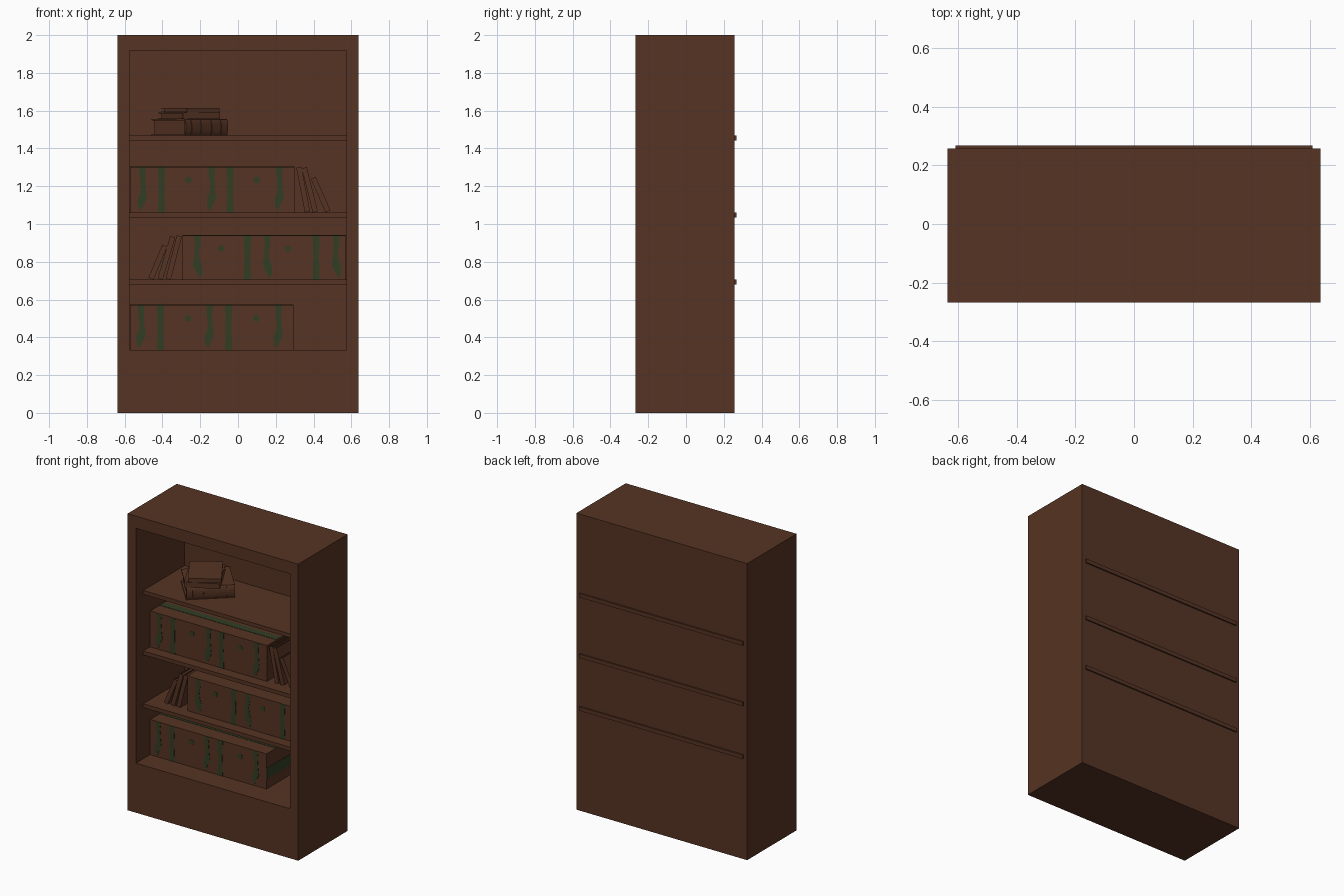
import bpy, bmesh, math
from mathutils import Matrix, Vector

if "Cube" in bpy.data.objects:
    bpy.data.objects.remove(bpy.data.objects["Cube"])


def material(name, rgb):
    m = bpy.data.materials.new(name)
    m.diffuse_color = (*rgb, 1)
    m.use_nodes = True
    m.node_tree.nodes["Principled BSDF"].inputs["Base Color"].default_value = m.diffuse_color
    return m


WOOD = material("brown wood", (0.093, 0.034, 0.017))
GREEN = material("dark green", (0.032, 0.048, 0.017))


def finish(name, bm, mat):
    bmesh.ops.recalc_face_normals(bm, faces=bm.faces)
    me = bpy.data.meshes.new(name)
    bm.to_mesh(me)
    bm.free()
    me.materials.append(mat)
    ob = bpy.data.objects.new(name, me)
    bpy.context.collection.objects.link(ob)
    return ob


def add_box(bm, x0, x1, y0, y1, z0, z1):
    mat = Matrix.Translation(((x0 + x1) / 2, (y0 + y1) / 2, (z0 + z1) / 2)) \
        @ Matrix.Diagonal((x1 - x0, y1 - y0, z1 - z0, 1))
    return bmesh.ops.create_cube(bm, size=1, matrix=mat)["verts"]


def box(name, *dims, mat=WOOD):
    bm = bmesh.new()
    add_box(bm, *dims)
    return finish(name, bm, mat)


def book(name, length, depth, thick, matrix, rounded=False):
    """Book lying flat: spine along x at -y, two covers and a recessed page block."""
    bm = bmesh.new()
    l, d, t, c = length / 2, depth / 2, thick / 2, min(0.007, thick * 0.18)
    for z in (-t, t - c):
        add_box(bm, -l, l, -d, d, z, z + c)
    add_box(bm, -l + 0.012, l - 0.012, -d + c, d - 0.012, -t + c, t - c)
    if rounded:
        # bulging spine with raised bands
        bands = [(-l, l, 0.012)] + [(x * l - 0.006, x * l + 0.006, 0.017)
                                    for x in (-0.7, -0.25, 0.25, 0.7)]
        for x0, x1, bulge in bands:
            arc = [(-d + 0.004 - bulge * math.cos(a), t * math.sin(a))
                   for a in (math.pi * (i / 8 - 0.5) for i in range(9))]
            face = bm.faces.new([bm.verts.new((x0, y, z)) for y, z in arc])
            ext = bmesh.ops.extrude_face_region(bm, geom=[face], use_keep_orig=True)
            bmesh.ops.translate(bm, vec=(x1 - x0, 0, 0), verts=[
                v for v in ext["geom"] if isinstance(v, bmesh.types.BMVert)])
    else:
        add_box(bm, -l, l, -d, -d + c, -t + c, t - c)
    bm.transform(matrix)
    return finish(name, bm, WOOD)


# Cabinet: one solid box with a recess sunk into the front
bm = bmesh.new()
add_box(bm, -0.637, 0.637, -0.268, 0.258, 0, 2)
bm.normal_update()
front = min(bm.faces, key=lambda f: f.calc_center_median().y)
bmesh.ops.inset_individual(bm, faces=[front], thickness=0.05)
for v in front.verts:
    v.co.x = math.copysign(0.574, v.co.x)
    v.co.z = 1.918 if v.co.z > 1 else 0.334
ext = bmesh.ops.extrude_discrete_faces(bm, faces=[front])
for v in ext["faces"][0].verts:
    v.co.y = 0.252
finish("cabinet", bm, WOOD)

# Shelves, let through the sides and back
for i, top in enumerate((0.705, 1.061, 1.469)):
    box(f"shelf_{i + 1}", -0.61, 0.61, -0.19, 0.268, top - 0.026, top)

# Book rows: solid blocks with painted green marks
FRONT, BACK, P = -0.117, 0.20, 0.002
SQUIGGLE = [(1.0, 0.000, 0.018), (0.82, -0.002, 0.015), (0.6, 0.004, 0.012),
            (0.42, 0.003, 0.017), (0.33, 0.000, 0.024), (0.24, -0.006, 0.020),
            (0.13, -0.012, 0.012), (0.06, -0.010, 0.006)]


def plate(bm, pts):
    """Thin plate on the front of a row, from an x-z outline."""
    face = bm.faces.new([bm.verts.new((x, FRONT, z)) for x, z in pts])
    ext = bmesh.ops.extrude_face_region(bm, geom=[face], use_keep_orig=True)
    bmesh.ops.translate(bm, vec=(0, -P, 0), verts=[
        v for v in ext["geom"] if isinstance(v, bmesh.types.BMVert)])


def book_row(name, x0, x1, z0, z1, squiggles, stripes, dots, flip, end_band):
    box(name, x0, x1, FRONT, BACK, z0, z1)
    bm = bmesh.new()
    h = z1 - z0
    for sx in squiggles:
        line = [(sx + flip * o, z0 + f * h, w) for f, o, w in SQUIGGLE]
        plate(bm, [(x - w, z) for x, z, w in line] + [(x + w, z) for x, z, w in reversed(line)])
    for sx in stripes:
        plate(bm, [(sx - 0.019, z0), (sx + 0.019, z0), (sx + 0.015, z0 + h / 2),
                   (sx + 0.019, z1), (sx - 0.019, z1), (sx - 0.015, z0 + h / 2)])
    for dx in dots:
        plate(bm, [(dx + 0.018 * math.cos(a), z1 - 0.07 + 0.018 * math.sin(a))
                   for a in (i * math.pi / 4 for i in range(8))])
    # bands running along the top and round the open end
    add_box(bm, x0, x1, FRONT + 0.10, FRONT + 0.15, z1, z1 + P)
    if end_band:
        add_box(bm, x1, x1 + P, FRONT, BACK, z0 + 0.07, z0 + 0.14)
    finish(name + "_marks", bm, GREEN)


book_row("book_row_bottom", -0.573, 0.295, 0.334, 0.571,
         (-0.512, -0.15, 0.215), (-0.41, -0.05), (-0.265, 0.097), 1, True)
book_row("book_row_middle", -0.295, 0.573, 0.705, 0.94,
         (-0.215, 0.155, 0.52), (0.05, 0.414), (-0.09, 0.265), -1, False)
book_row("book_row_upper", -0.573, 0.299, 1.061, 1.303,
         (-0.505, -0.138, 0.22), (-0.405, -0.042), (-0.262, 0.10), 1, False)

# Leaning books: bottom centre x, top centre x, height, shelf height
LEANING = [(-0.463, -0.386, 0.185, 0.705), (-0.413, -0.344, 0.232, 0.705),
           (-0.370, -0.310, 0.235, 0.705), (0.368, 0.322, 0.242, 1.061),
           (0.410, 0.350, 0.240, 1.061), (0.479, 0.396, 0.188, 1.061)]
for i, (xb, xt, height, z) in enumerate(LEANING):
    lean = math.atan2(xt - xb, height)
    thick = 0.028
    length = (height - thick * abs(math.sin(lean))) / math.cos(lean)
    m = Matrix.Translation(((xb + xt) / 2, 0.0, z + height / 2)) \
        @ Matrix.Rotation(lean, 4, 'Y') @ Matrix.Rotation(-math.pi / 2, 4, 'Y')
    book(f"leaning_book_{i + 1}", length, 0.22, thick, m)

# Stack on the top shelf: length, depth, z range, centre, turn
STACK = [(0.30, 0.265, 1.469, 1.555, -0.258, 0.048, 42),
         (0.22, 0.28, 1.555, 1.590, -0.259, 0.016, 28),
         (0.205, 0.255, 1.590, 1.615, -0.253, 0.015, 33)]
for i, (l, d, z0, z1, x, y, deg) in enumerate(STACK):
    m = Matrix.Translation((x, y, (z0 + z1) / 2)) @ Matrix.Rotation(math.radians(deg), 4, 'Z')
    book(f"stacked_book_{i + 1}", l, d, z1 - z0, m, rounded=(i == 0))
